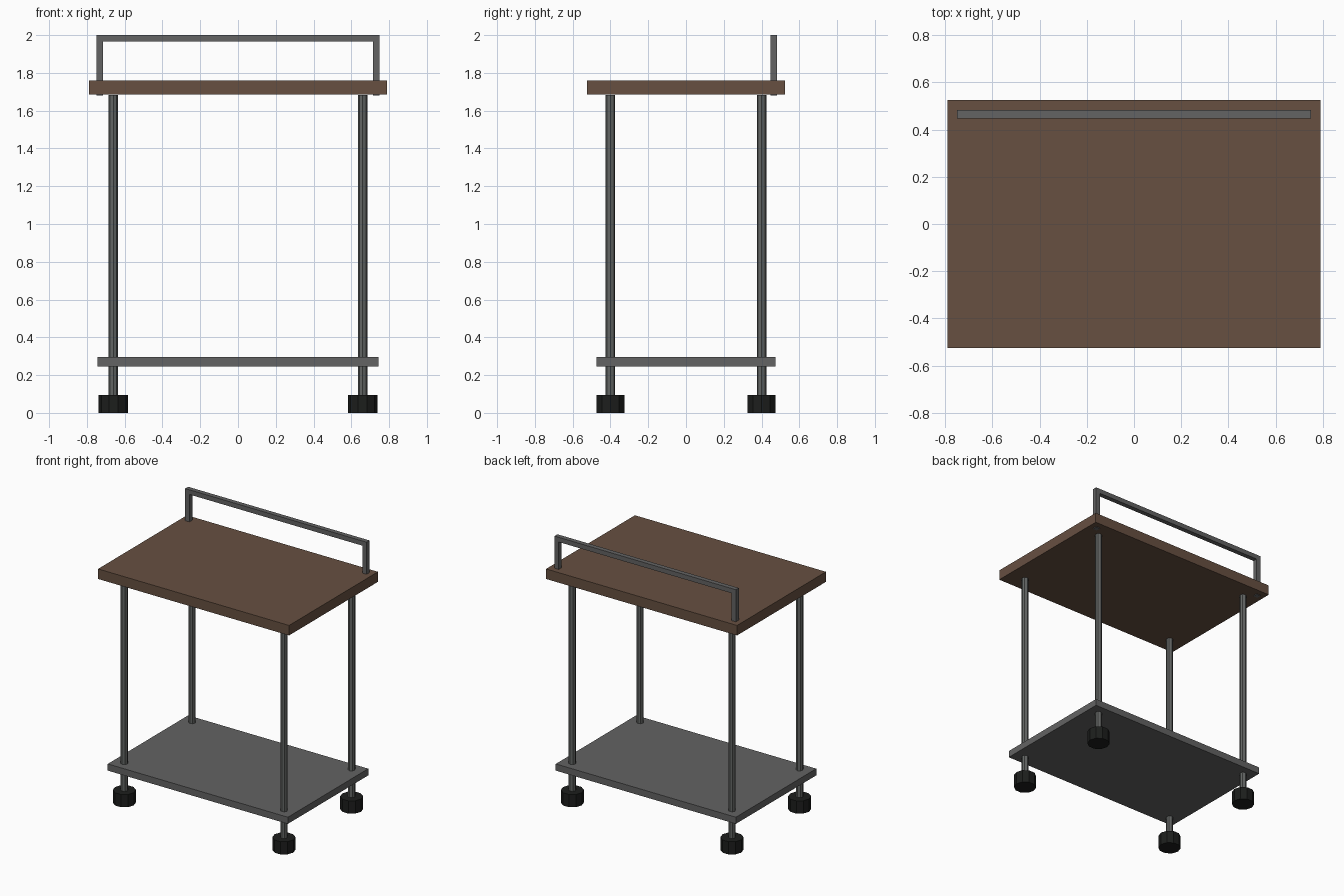
import bpy, math

if "Cube" in bpy.data.objects:
    bpy.data.objects.remove(bpy.data.objects["Cube"])


def material(name, r, g, b):
    m = bpy.data.materials.new(name)
    m.diffuse_color = (r, g, b, 1)
    m.use_nodes = True
    m.node_tree.nodes["Principled BSDF"].inputs["Base Color"].default_value = m.diffuse_color
    return m


wood = material("wood", 0.135, 0.08, 0.053)
metal = material("metal", 0.125, 0.125, 0.125)
steel = material("leg_metal", 0.125, 0.133, 0.129)
rubber = material("rubber", 0.012, 0.013, 0.012)


def box(name, center, size, mat):
    bpy.ops.mesh.primitive_cube_add(size=1, location=center)
    o = bpy.context.object
    o.name = name
    o.scale = size
    bpy.ops.object.transform_apply(location=False, rotation=False, scale=True)
    o.data.materials.append(mat)


def post(name, x, y, z0, z1, radius, sides, mat):
    # upright prism with corners on the x axis
    bpy.ops.mesh.primitive_cylinder_add(
        vertices=sides, radius=radius, depth=z1 - z0,
        location=(x, y, (z0 + z1) / 2), rotation=(0, 0, math.pi / 2))
    o = bpy.context.object
    o.name = name
    o.data.materials.append(mat)


# Wooden top and metal lower shelf
box("table_top", (0, 0, 1.7225), (1.58, 1.05, 0.075), wood)
box("lower_shelf", (0, 0, 0.27), (1.49, 0.95, 0.05), metal)

# Legs and casters at the four corners
for sx, side in ((-1, "left"), (1, "right")):
    for sy, end in ((-1, "front"), (1, "back")):
        x, y = 0.66 * sx, 0.4 * sy
        post(f"{end}_{side}_leg", x, y, 0.08, 1.683, 0.025, 8, steel)
        post(f"{end}_{side}_caster", x, y, 0, 0.095, 0.078, 10, rubber)
    # Handle uprights pass through the top
    box(f"{side}_handle_post", (0.7325 * sx, 0.465, 1.8225),
        (0.035, 0.035, 0.285), metal)

# Handle bar across the back
box("handle_bar", (0, 0.465, 1.9825), (1.5, 0.035, 0.035), metal)
